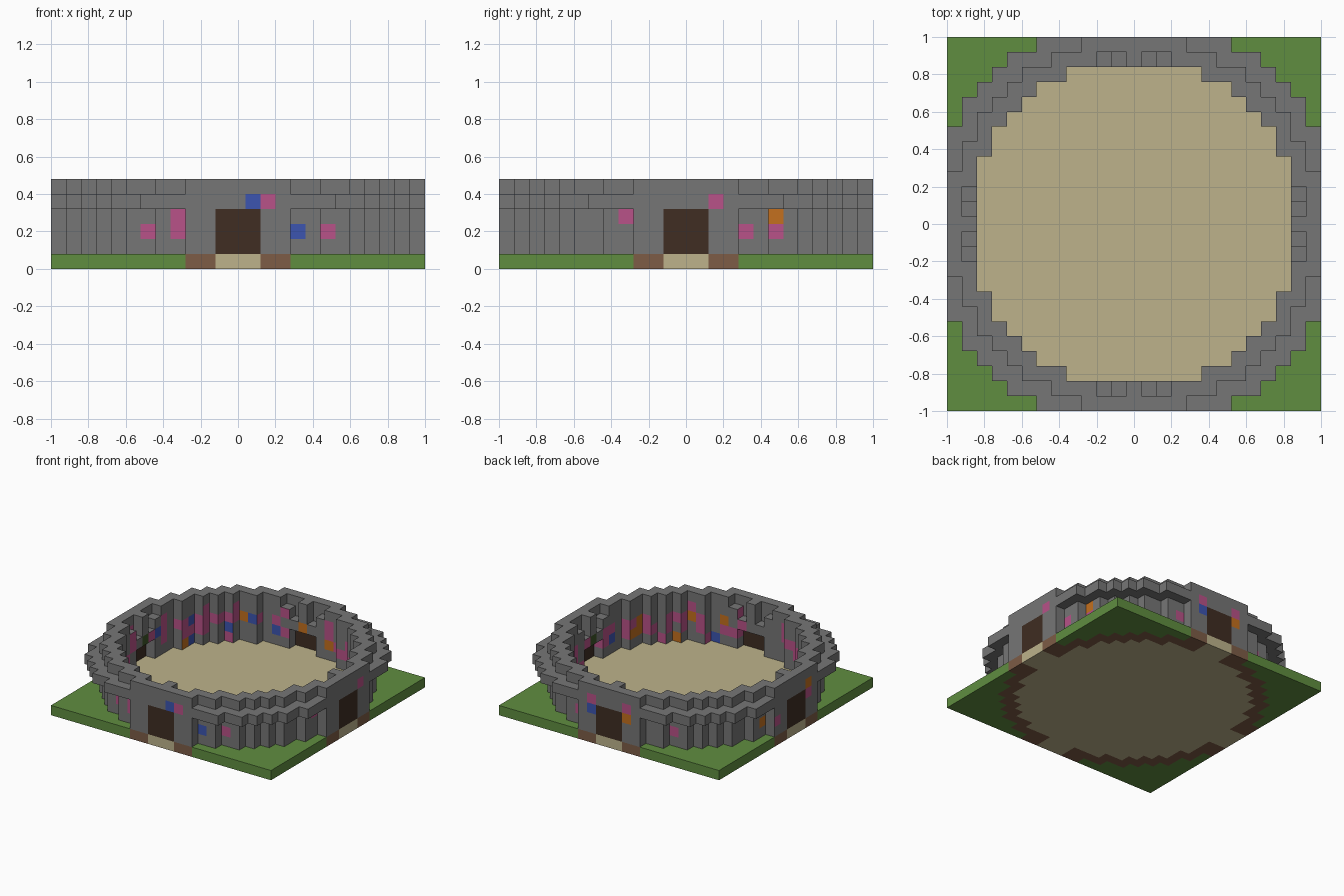
import bpy, bmesh, random
from mathutils import Vector

old = bpy.data.objects.get("Cube")
if old:
    bpy.data.objects.remove(old, do_unlink=True)

S = 0.08          # block size
N = 12            # blocks run from -N to N
FLOOR_R2, WALL_R2, LEDGE_R2 = 120, 152, 188
rng = random.Random(4)

COLOURS = {
    "stone grey": (0.18, 0.18, 0.18),
    "grass green": (0.117, 0.27, 0.051),
    "sand": (0.51, 0.45, 0.26),
    "earth brown": (0.205, 0.107, 0.061),
    "dark wood": (0.05, 0.026, 0.016),
    "pink": (0.48, 0.084, 0.246),
    "blue": (0.045, 0.089, 0.434),
    "orange": (0.55, 0.16, 0.013),
    "moss green": (0.045, 0.09, 0.02),
}
NAMES = list(COLOURS)
MATS = []
for name, rgb in COLOURS.items():
    m = bpy.data.materials.new(name)
    m.use_nodes = True
    m.diffuse_color = (*rgb, 1)
    bsdf = m.node_tree.nodes["Principled BSDF"]
    bsdf.inputs["Base Color"].default_value = (*rgb, 1)
    bsdf.inputs["Roughness"].default_value = 0.9
    MATS.append(m)

# Painted squares: wall -> (offset along the wall, layer): colour
OUTSIDE = {
    "front": {(-6, 2): "pink", (-4, 2): "pink", (-4, 3): "pink", (1, 4): "blue",
              (2, 4): "pink", (4, 2): "blue", (6, 2): "pink"},
    "right": {(-4, 3): "pink", (2, 4): "pink", (4, 2): "pink", (6, 3): "orange",
              (6, 2): "pink"},
    "back": {(2, 4): "pink", (2, 3): "blue", (-2, 4): "pink", (-2, 3): "orange",
             (-6, 2): "pink", (4, 2): "pink"},
    "left": {(-2, 4): "orange", (-2, 3): "pink", (4, 2): "orange", (3, 2): "pink"},
}
INSIDE = {
    "front": {(3, 3): "orange", (6, 3): "orange", (4, 1): "blue", (7, 1): "orange",
              (1, 3): "pink"},
    "right": {(-6, 2): "orange", (-5, 2): "orange", (-6, 3): "orange",
              (-3, 2): "blue", (0, 3): "moss green"},
    "back": {(0, 3): "orange", (-3, 2): "blue", (3, 2): "orange", (-5, 3): "blue",
             (-6, 3): "orange", (-7, 2): "blue"},
    "left": {(6, 1): "blue", (5, 1): "orange", (6, 3): "blue", (2, 3): "blue",
             (0, 3): "moss green"},
}
PINK_CHANCE = {1: 0.12, 2: 0.45, 3: 0.5, 4: 0.12}

# Sort every block into a part
parts = {p: {} for p in ("ground", "arena_floor", "wall_footing", "ring_wall", "ledge",
                         "parapet", "gatehouses", "gate_doors")}


def put(part, cell, colour="stone grey"):
    parts[part][cell] = colour


for x in range(-N, N + 1):
    for y in range(-N, N + 1):
        r2 = x * x + y * y
        across, out = sorted((abs(x), abs(y)))
        ring = FLOOR_R2 < r2 <= WALL_R2
        gate = out == N and across <= 3
        path = out > 10 and across <= 1
        # base layer
        if r2 <= FLOOR_R2 or path:
            put("arena_floor", (x, y, 0), "sand")
        elif ring or gate:
            put("wall_footing", (x, y, 0), "earth brown")
        else:
            put("ground", (x, y, 0), "grass green")
        # upper layers
        if gate:
            for z in range(1, 6):
                if across <= 1 and z <= 3:
                    put("gate_doors", (x, y, z), "dark wood")
                else:
                    put("gatehouses", (x, y, z))
        elif ring:
            top = {1: 3, 2: 4}.get(across, 5) if out == 11 else 5
            for z in range(3 if path else 1, top + 1):
                put("parapet" if z == 5 else "ring_wall", (x, y, z))
        elif WALL_R2 < r2 <= LEDGE_R2:
            put("ledge", (x, y, 4))

filled = {c for blocks in parts.values() for c in blocks}
DIRECTIONS = [Vector(d) for d in ((1, 0, 0), (-1, 0, 0), (0, 1, 0),
                                  (0, -1, 0), (0, 0, 1), (0, 0, -1))]


def paint(cell, n, colour):
    """Colour of one face of a block, by wall and by side."""
    x, y, z = cell
    if colour != "stone grey" or n.z or z == 5:
        return colour
    pos, offset = (x, y) if n.x else (y, x)
    wall = (("left", "right") if n.x else ("front", "back"))[pos > 0]
    if pos * (n.x + n.y) > 0:
        return OUTSIDE[wall].get((offset, z), colour)
    if x * x + y * y > WALL_R2:
        return colour
    lucky = rng.random() < PINK_CHANCE[z]
    return INSIDE[wall].get((offset, z), "pink" if lucky else colour)


def build(part, blocks):
    """Join the blocks of a part, keeping only exposed faces."""
    bm = bmesh.new()
    used = []
    for cell, colour in blocks.items():
        centre = (Vector(cell) + Vector((0, 0, 0.5))) * S
        for n in DIRECTIONS:
            if tuple(int(a) for a in Vector(cell) + n) in filled:
                continue
            u = Vector((n.y, n.z, n.x))
            v = n.cross(u)
            corners = [centre + (n + u * a + v * b) * S / 2
                       for a, b in ((-1, -1), (1, -1), (1, 1), (-1, 1))]
            face = bm.faces.new([bm.verts.new(c) for c in corners])
            name = paint(cell, n, colour)
            if name not in used:
                used.append(name)
            face.material_index = used.index(name)
    bmesh.ops.remove_doubles(bm, verts=bm.verts, dist=S / 100)
    mesh = bpy.data.meshes.new(part)
    bm.to_mesh(mesh)
    bm.free()
    for name in used:
        mesh.materials.append(MATS[NAMES.index(name)])
    bpy.context.collection.objects.link(bpy.data.objects.new(part, mesh))


for part, blocks in parts.items():
    build(part, blocks)
